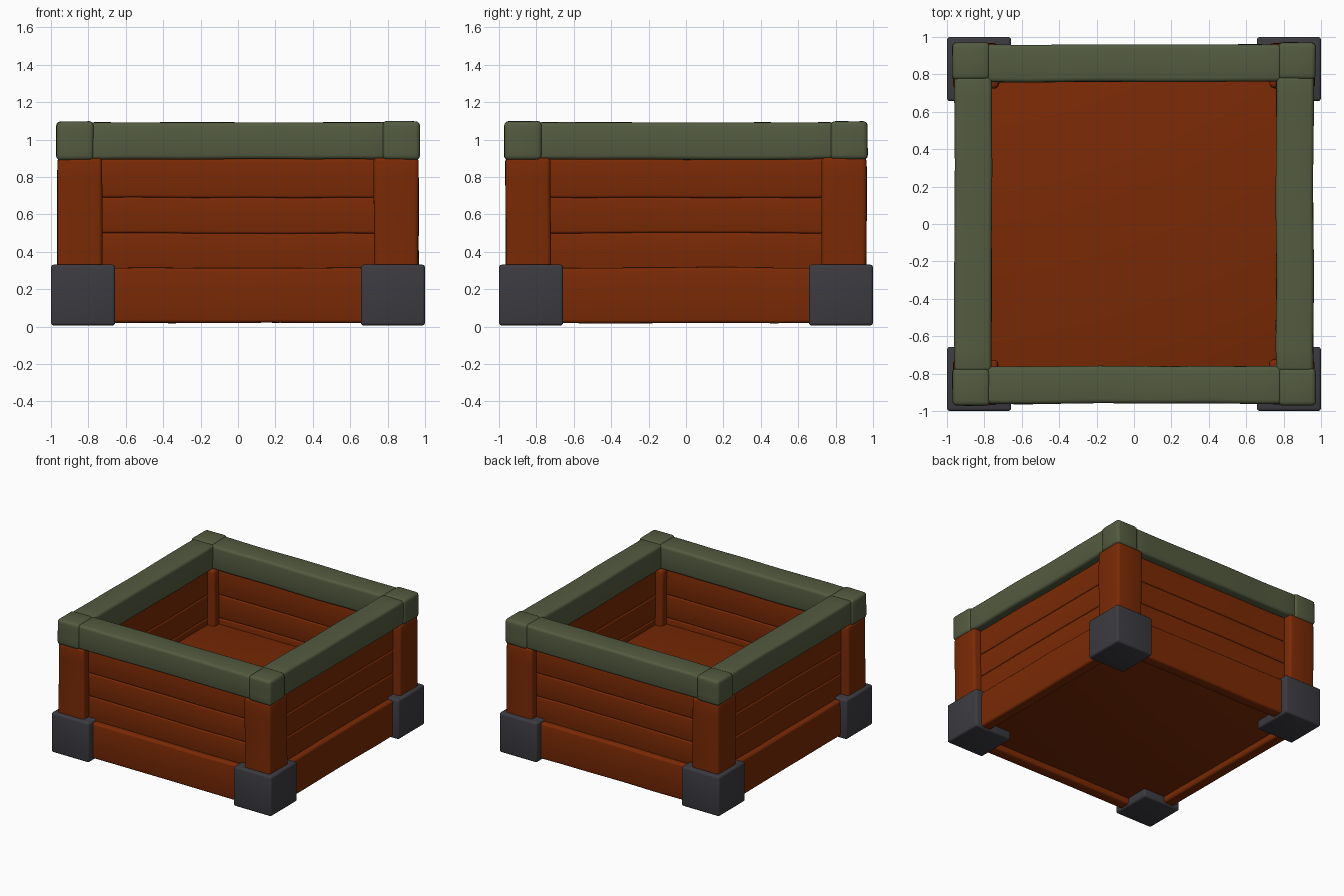
import bpy, bmesh, math
from mathutils import Vector, Matrix, noise

if "Cube" in bpy.data.objects:
    bpy.data.objects.remove(bpy.data.objects["Cube"])


def material(name, rgb):
    m = bpy.data.materials.new(name)
    m.diffuse_color = (*rgb, 1)
    m.use_nodes = True
    m.node_tree.nodes["Principled BSDF"].inputs["Base Color"].default_value = m.diffuse_color
    return m


WOOD = material("red brown wood", (0.195, 0.0225, 0.0015))
GREEN = material("moss green rim", (0.087, 0.104, 0.051))
IRON = material("dark grey iron", (0.045, 0.043, 0.052))


def block(name, lo, hi, mat, bevel=0.02, wobble=0.0, cuts=0, turn=0):
    """Rounded block from corner to corner, with hand-hewn waviness, turned about z."""
    lo, hi = Vector(lo), Vector(hi)
    size, mid = hi - lo, (lo + hi) / 2
    bm = bmesh.new()
    bmesh.ops.create_cube(bm, size=1)
    for v in bm.verts:
        v.co = Vector(a * b for a, b in zip(v.co, size)) + mid
    bmesh.ops.bevel(bm, geom=bm.edges[:], offset=bevel, segments=3,
                    profile=0.5, affect='EDGES')
    # slices along the longest axis
    axis = max(range(3), key=lambda i: size[i])
    normal = Vector(1.0 if i == axis else 0.0 for i in range(3))
    for k in range(1, cuts + 1):
        co = lo + normal * (size[axis] * k / (cuts + 1))
        bmesh.ops.bisect_plane(bm, geom=bm.verts[:] + bm.edges[:] + bm.faces[:],
                               plane_co=co, plane_no=normal)
    spin = Matrix.Rotation(turn * math.pi / 2, 3, 'Z')
    for v in bm.verts:
        v.co = spin @ v.co
        if wobble:
            v.co += noise.noise_vector(v.co * 2.3 + Vector((turn * 5, 3, 7))) * wobble
    bmesh.ops.recalc_face_normals(bm, faces=bm.faces[:])
    mesh = bpy.data.meshes.new(name)
    bm.to_mesh(mesh)
    bm.free()
    mesh.materials.append(mat)
    ob = bpy.data.objects.new(name, mesh)
    bpy.context.collection.objects.link(ob)
    bpy.ops.object.select_all(action='DESELECT')
    ob.select_set(True)
    bpy.context.view_layer.objects.active = ob
    bpy.ops.object.shade_smooth_by_angle(angle=math.radians(35))
    return ob


# floor inside the box, underside slightly recessed
block("floor", (-0.86, -0.86, 0.07), (0.86, 0.86, 0.45), WOOD, 0.005)

SIDES = ("front", "right", "back", "left")
for t, side in enumerate(SIDES):
    # three wall boards
    for i, (z0, z1) in enumerate(((0.30, 0.50), (0.50, 0.69), (0.69, 0.895))):
        block(f"{side}_board_{i + 1}", (-0.82, -0.90, z0), (0.82, -0.785, z1),
              WOOD, 0.012, 0.005, 12, t)
    # thicker skirting board at the bottom
    block(f"{side}_bottom_board", (-0.88, -0.945, 0.02), (0.88, -0.85, 0.315),
          WOOD, 0.018, 0.005, 12, t)
    # rim beam
    block(f"{side}_rim_beam", (-0.79, -0.96, 0.895), (0.79, -0.76, 1.092),
          GREEN, 0.022, 0.005, 12, t)
    # corner post, rim corner and iron foot
    block(f"{side}_corner_post", (-0.965, -0.965, 0.10), (-0.725, -0.725, 0.905),
          WOOD, 0.022, 0.005, 6, t)
    block(f"{side}_rim_corner", (-0.972, -0.972, 0.892), (-0.772, -0.772, 1.098),
          GREEN, 0.024, 0.004, 2, t)
    block(f"{side}_iron_foot", (-1.0, -1.0, 0.006), (-0.657, -0.657, 0.332),
          IRON, 0.016, 0, 0, t)
